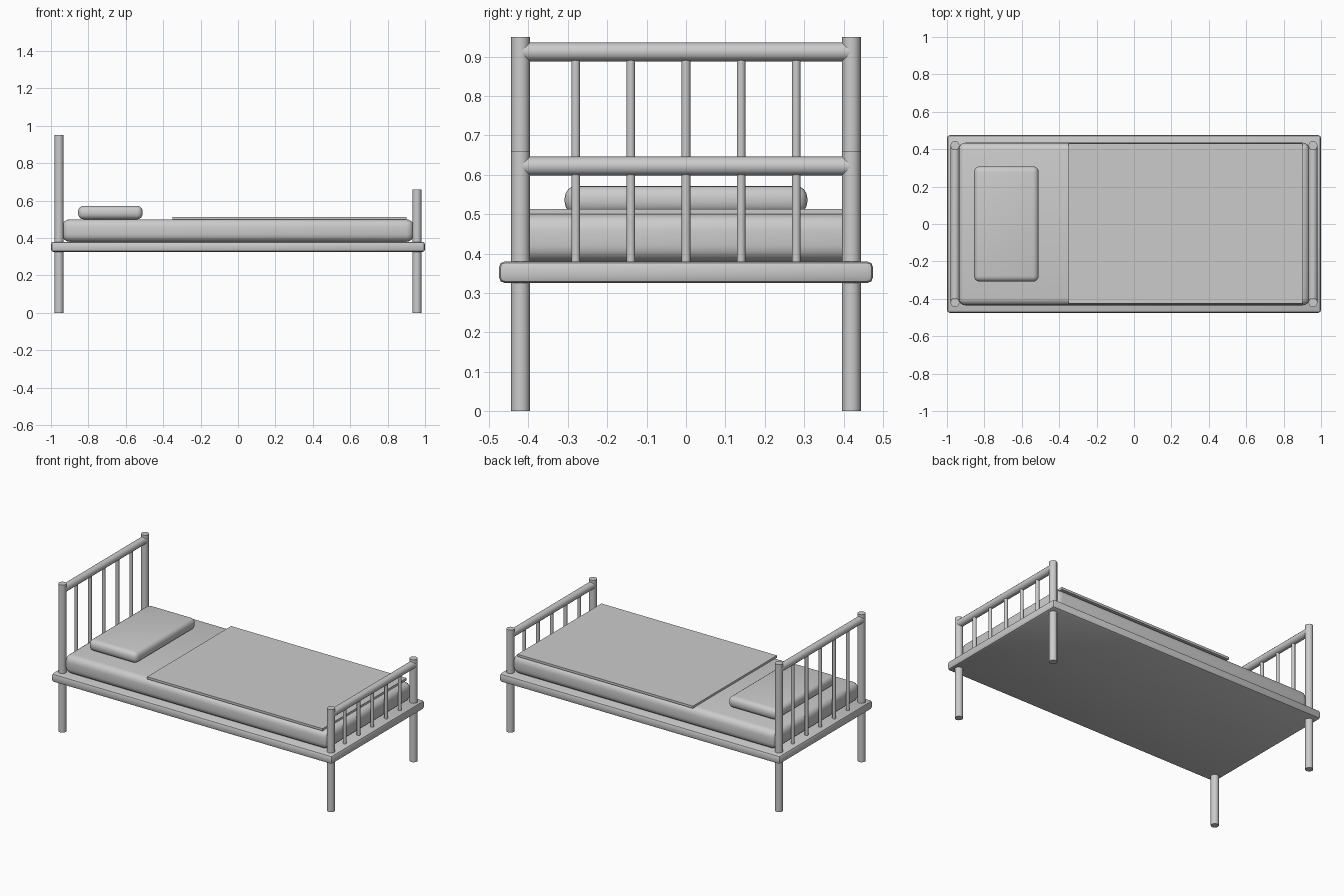
import bpy, math

cube = bpy.data.objects.get("Cube")
if cube:
    bpy.data.objects.remove(cube, do_unlink=True)

grey = bpy.data.materials.new("plain_grey")
grey.use_nodes = True
GREY = (0.6, 0.6, 0.6, 1)
grey.diffuse_color = GREY
grey.node_tree.nodes["Principled BSDF"].inputs["Base Color"].default_value = GREY


def finish(name, angle=40):
    ob = bpy.context.object
    ob.name = name
    ob.data.materials.append(grey)
    bpy.ops.object.shade_smooth_by_angle(angle=math.radians(angle))
    return ob


def slab(name, x, y, z, bevel=0, segments=3):
    """Box between (min, max) pairs, with rounded edges."""
    spans = (x, y, z)
    bpy.ops.mesh.primitive_cube_add(size=1, location=[sum(s) / 2 for s in spans])
    bpy.context.object.scale = [s[1] - s[0] for s in spans]
    bpy.ops.object.transform_apply(location=False, rotation=False, scale=True)
    if bevel:
        mod = bpy.context.object.modifiers.new("rounding", "BEVEL")
        mod.width = bevel
        mod.segments = segments
        bpy.ops.object.modifier_apply(modifier=mod.name)
    finish(name)


def upright(name, x, y, bottom, top, radius):
    bpy.ops.mesh.primitive_cylinder_add(vertices=12, radius=radius, depth=top - bottom,
                                        location=(x, y, (bottom + top) / 2))
    finish(name)


def rail(name, x, z, radius, length):
    bpy.ops.mesh.primitive_cylinder_add(vertices=12, radius=radius, depth=length,
                                        location=(x, 0, z), rotation=(math.pi / 2, 0, 0))
    finish(name)


# Frame and bedding
slab("bed_frame", (-1, 1), (-0.475, 0.475), (0.325, 0.38), 0.015, 2)
slab("mattress", (-0.94, 0.94), (-0.435, 0.435), (0.38, 0.5), 0.04, 4)
slab("blanket", (-0.35, 0.9), (-0.425, 0.43), (0.498, 0.513))
slab("pillow", (-0.855, -0.51), (-0.308, 0.308), (0.5, 0.572), 0.03, 4)

# Headboard and footboard: two posts, a top rail and five spindles each
for end, x, post_top, rail_z in (("head", -0.957, 0.95, 0.912), ("foot", 0.957, 0.66, 0.622)):
    for side, y in (("right", -0.42), ("left", 0.42)):
        upright(f"{end}_post_{side}", x, y, 0, post_top, 0.024)
    rail(f"{end}_rail", x, rail_z, 0.024, 0.84)
    for i in range(5):
        upright(f"{end}_spindle_{i + 1}", x, 0.14 * (i - 2), 0.36, rail_z, 0.011)
